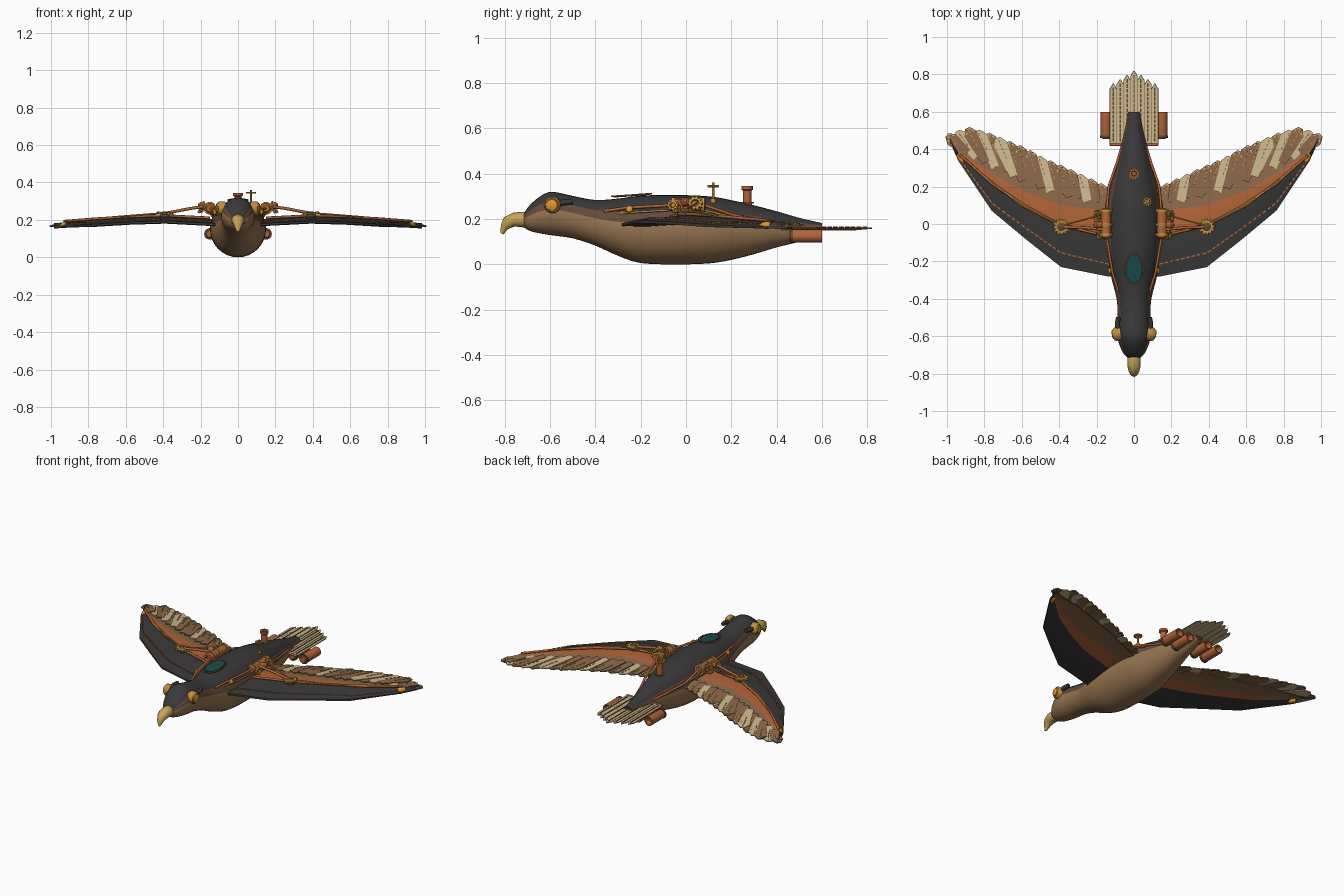
import bpy, bmesh, math
from mathutils import Vector, Matrix

if "Cube" in bpy.data.objects:
    bpy.data.objects.remove(bpy.data.objects["Cube"])

def mat(name, r, g, b):
    m = bpy.data.materials.new(name)
    m.diffuse_color = [(c / 255 / 12.92 if c < 11 else ((c / 255 + .055) / 1.055) ** 2.4) for c in (r, g, b)] + [1]
    m.use_nodes = True
    m.node_tree.nodes["Principled BSDF"].inputs["Base Color"].default_value = m.diffuse_color
    return m

CHAR = mat("charcoal", 58, 57, 58)
TAN = mat("tan belly", 150, 116, 80)
UMBER = mat("umber", 100, 74, 60)
COPPER = mat("copper", 178, 100, 56)
GOLD = mat("brass", 190, 142, 62)
BEAK = mat("beak yellow", 200, 164, 88)
CREAM = mat("cream", 204, 184, 140)
TEAL = mat("teal", 26, 74, 74)
AMBER = mat("amber", 232, 152, 40)
BROWN = mat("feather brown", 140, 104, 74)

def finish(name, bm, mats, smooth=None):
    bmesh.ops.recalc_face_normals(bm, faces=bm.faces[:])
    me = bpy.data.meshes.new(name)
    bm.to_mesh(me)
    bm.free()
    ob = bpy.data.objects.new(name, me)
    bpy.context.collection.objects.link(ob)
    for m in mats:
        me.materials.append(m)
    if smooth:
        me.shade_smooth()
        me.set_sharp_from_angle(angle=math.radians(smooth))
    return ob

def loft(name, rings, mats, rule=None, smooth=40, closed=False):
    """Skin a list of equal rings; rule(ring, side) gives the material slot."""
    bm = bmesh.new()
    vs = [[bm.verts.new(p) for p in r] for r in rings]
    n = len(vs[0])
    for i in range(len(vs) - 1 + closed):
        a, b = vs[i], vs[(i + 1) % len(vs)]
        for j in range(n):
            f = bm.faces.new((a[j], a[(j + 1) % n], b[(j + 1) % n], b[j]))
            f.material_index = rule(i, j) if rule else 0
    if not closed:
        bm.faces.new(vs[0])
        bm.faces.new(vs[-1])
    return finish(name, bm, mats, smooth)

def lathe(name, origin, axis, prof, m, n=20):
    """Turned part: profile of (distance along axis, radius)."""
    q = Vector(axis).to_track_quat('Z', 'Y')
    o = Vector(origin)
    return loft(name, [[o + q @ Vector((r * math.cos(k * math.tau / n), r * math.sin(k * math.tau / n), d))
                        for k in range(n)] for d, r in prof], [m])

def tube(name, pts, r, m):
    cu = bpy.data.curves.new(name, 'CURVE')
    cu.dimensions, cu.bevel_depth, cu.bevel_resolution, cu.use_fill_caps = '3D', r, 2, True
    sp = cu.splines.new('POLY')
    sp.points.add(len(pts) - 1)
    for p, c in zip(sp.points, pts):
        p.co = (*c, 1)
    cu.materials.append(m)
    ob = bpy.data.objects.new(name, cu)
    bpy.context.collection.objects.link(ob)

def gear(name, c, axis, r, h, m, teeth=10):
    q = Vector(axis).to_track_quat('Z', 'Y')
    n = teeth * 4
    rad = [r if k % 4 < 2 else r * .76 for k in range(n)]
    ang = [k * math.tau / n for k in range(n)]
    rings = [[Vector(c) + q @ Vector((s * math.cos(a), s * math.sin(a), z)) for s, a in zip(rr, ang)]
             for rr, z in ((rad, 0), (rad, h), ([r * .5] * n, h), ([r * .5] * n, 0))]
    loft(name, rings, [m], smooth=None, closed=True)

def plate(name, outline, h, m):
    return loft(name, [outline, [Vector(p) + Vector((0, 0, h)) for p in outline]], [m], smooth=None)

def studs(name, pts, gap, m, size=(.016, .006, .006)):
    """Row of dashes following a path."""
    bm = bmesh.new()
    for a, b in zip(pts, pts[1:]):
        a, b = Vector(a), Vector(b)
        k = max(1, round((b - a).length / gap))
        R = (b - a).to_track_quat('X', 'Z').to_matrix().to_4x4()
        for i in range(k):
            T = Matrix.Translation(a.lerp(b, (i + .5) / k)) @ R @ Matrix.Diagonal((*size, 1))
            bmesh.ops.create_cube(bm, size=1, matrix=T)
    finish(name, bm, [m])

def interp(table, t):
    for a, b in zip(table, table[1:]):
        if t <= b[0]:
            u = max(0, (t - a[0]) / (b[0] - a[0]))
            return [p + (q - p) * u for p, q in zip(a, b)]
    return list(table[-1])

# Body: y, top, bottom, half width
ST = [(-.715, .225, .165, .035), (-.69, .26, .148, .058), (-.64, .302, .136, .08), (-.59, .32, .128, .09),
      (-.5, .302, .115, .087), (-.4, .284, .083, .093), (-.3, .29, .038, .118), (-.2, .303, .006, .138),
      (-.05, .306, 0, .15), (.1, .3, .004, .145), (.2, .283, .02, .125), (.3, .26, .045, .1),
      (.4, .234, .075, .074), (.5, .205, .1, .05), (.6, .182, .135, .03)]
rings = []
for i in range(len(ST) - 1):
    p0, p1, p2, p3 = [ST[min(max(i + k, 0), len(ST) - 1)] for k in (-1, 0, 1, 2)]
    for t in ((0, .33, .67, 1) if i == len(ST) - 2 else (0, .33, .67)):
        y, top, bot, w = [b + .5 * t * (c - a + t * (2 * a - 5 * b + 4 * c - d + t * (3 * (b - c) + d - a)))
                          for a, b, c, d in zip(p0, p1, p2, p3)]
        rings.append([(w * math.cos(a), y, (top + bot) / 2 + (top - bot) / 2 * math.sin(a))
                      for a in (k * math.tau / 32 for k in range(32))])
loft("body", rings, [CHAR, UMBER, TAN],
     lambda i, j: 0 if 3 <= j <= 12 else 1 if j in (1, 2, 13, 14) else 2)

# Hooked beak: y, z, half width, half height
loft("beak", [[(w * math.cos(a), y + math.sin(a) * t, z + h * math.sin(a)) for a in (k * math.tau / 16 for k in range(16))]
              for y, z, w, h, t in ((-.69, .192, .03, .036, 0), (-.725, .198, .036, .034, 0), (-.76, .197, .035, .03, -.005),
                                    (-.785, .185, .029, .022, -.018), (-.8, .165, .02, .01, -.016), (-.812, .135, .006, .003, -.006))], [BEAK])

# Back gem with dashed frame
dia = [(.045 * math.sin(a), -.24 - .08 * math.cos(a), .3 + .006 * math.cos(a) * -1) for a in (k * math.tau / 12 for k in range(12))]
plate("back_gem", dia, .009, TEAL)
studs("gem_frame", [(x * 1.2, -.24 + (y + .24) * 1.12, z + .006) for x, y, z in dia + dia[:1]], .025, COPPER)

# Chimney and valve on the back
lathe("chimney", (0, .27, .25), (0, 0, 1), [(0, .022), (.02, .022), (.02, .018), (.075, .018), (.08, .026), (.095, .026), (.095, .014), (.05, .012)], COPPER)
studs("chimney_rivets", [(.028 * math.cos(k * math.pi / 6), .27 + .028 * math.sin(k * math.pi / 6), .271) for k in range(13)], .03, GOLD, (.007, .007, .007))
lathe("valve_stem", (.07, .12, .26), (0, 0, 1), [(0, .012), (.03, .012), (.03, .005), (.1, .005)], GOLD, 12)
gear("valve_wheel", (.07, .12, .34), (0, 0, 1), .026, .009, GOLD)

# Wing stations: x, leading y, charcoal end, copper end, trailing y, z
WS = [(.08, -.285, -.08, .06, .14, .186), (.14, -.28, -.06, .07, .16, .19), (.39, -.23, .0, .1, .25, .203),
      (.58, -.08, .1, .17, .32, .197), (.76, .07, .22, .27, .39, .186), (.94, .34, .38, .39, .44, .172), (.985, .44, .45, .455, .47, .168)]

def wing_pt(x, u, lift=0):
    """Point on the wing top: u 0 leading, 1 charcoal end, 2 copper end, 3 trailing."""
    s = interp(WS, x)
    i = min(int(u), 2)
    dz = (-.008, .014, .012, -.012)
    return Vector((x, s[1 + i] + (s[2 + i] - s[1 + i]) * (u - i), s[5] + dz[i] + (dz[i + 1] - dz[i]) * (u - i) + lift))

def mir(pts, s):
    return [Vector((p[0] * s, p[1], p[2])) for p in pts]

for s, side in ((1, "right"), (-1, "left")):
    # Wing slab with colour bands
    rr = []
    for st in WS:
        k = min(1, (1 - st[0]) * 3 + .3)
        rr.append(mir([wing_pt(st[0], u) for u in (0, .5, 1, 2, 3)] +
                      [wing_pt(st[0], u, -d * k) for u, d in ((3, .007), (2, .025), (1, .03), (.5, .026), (0, .012))], s))
    bands = (0, 0, 1, 2, 2, 2, 1, 0, 0, 0)
    loft(side + "_wing", rr, [CHAR, COPPER, BROWN], lambda i, j: bands[j], smooth=30)

    # Trailing feathers
    N = 17
    for k in range(N):
        t = k / (N - 1)
        x = .13 + .79 * t
        tip = interp([(.13, .19), (.37, .30), (.5, .355), (.6, .41), (.8, .49), (.9, .515), (1, .475)], x + .08 * t)[1]
        b = wing_pt(x - .03, 2.35)
        e = Vector((x + .08 * t, tip, wing_pt(x, 3).z - .002))
        d = (e - b).normalized()
        n = Vector((d.y, -d.x, 0)).normalized()
        w = .036
        z = Vector((0, 0, .001 + .002 * (k % 3)))
        neck = e - d * .035
        pts = [b - n * w * .6, neck - n * w, e - n * w * .35, e + n * w * .35, neck + n * w, b + n * w * .6]
        cream = k % 4 == 3 or k == 13
        plate(side + "_wing_feather", mir([p + z for p in pts], s), .006, CREAM if cream else BROWN)
        q = [b.lerp(e, .45) + z, e - d * .01 + z]
        studs(side + "_feather_quill", mir([p + Vector((0, 0, .007)) for p in q], s), .025, BROWN if cream else GOLD, (.014, .005, .004))
        if not cream:
            r = [neck - n * w * .7, e - n * w * .2, neck + n * w * .7]
            studs(side + "_feather_trim", mir([p + z + Vector((0, 0, .007)) for p in r], s), .02, CREAM, (.014, .006, .004))

    # Brass dashes on the leading band, copper spar and strut
    studs(side + "_wing_stitching", mir([wing_pt(x, u, .003) for x, u in ((.13, .3), (.39, .33), (.58, .33), (.76, .28), (.93, .4))], s), .03, COPPER, (.02, .007, .006))
    tube(side + "_wing_spar", mir([wing_pt(x, .97, .007) for x in (.15, .39, .58, .76, .93)], s), .007, COPPER)
    tube(side + "_wing_strut", mir([(.16, -.03, .275), (.26, -.02, .26), (.39, -.015, .235)], s), .008, COPPER)
    tube(side + "_strut_thin", mir([(.17, .05, .27), (.39, -.01, .238), wing_pt(.6, .9, .014), wing_pt(.93, .8, .012)], s), .004, GOLD)
    gear(side + "_elbow_gear", (.39 * s, -.015, .228), (-.1 * s, 0, 1), .045, .013, GOLD, 12)
    lathe(side + "_elbow_hub", (.39 * s, -.015, .215), (0, 0, 1), [(0, .024), (.023, .024), (.03, .012)], UMBER, 12)
    lathe(side + "_tip_cap", wing_pt(.925, .7, -.008) * 1 if s > 0 else mir([wing_pt(.925, .7, -.008)], -1)[0],
          (.45 * s, .9, 0), [(-.02, .012), (.0, .017), (.025, .014)], AMBER, 12)

    # Shoulder engine barrel with brass rings and gears
    lathe(side + "_shoulder_barrel", (.15 * s, -.08, .262), (0, 1, 0), [(0, .018), (.01, .027), (.155, .027), (.165, .018)], COPPER)
    for y in (-.065, -.01, .065):
        lathe(side + "_barrel_ring", (.15 * s, y, .262), (0, 1, 0), [(0, .034), (.016, .034)], GOLD)
    gear(side + "_shoulder_gear", (.19 * s, .04, .265), (s, 0, .5), .035, .014, GOLD)
    gear(side + "_shoulder_gear_small", (.18 * s, -.06, .255), (s, 0, .6), .026, .012, GOLD, 8)
    lathe(side + "_shoulder_knob", (.175 * s, -.005, .27), (s, 0, .3), [(0, .018), (.03, .018), (.04, .008)], COPPER, 12)

    # Pipes along the flank
    tube(side + "_flank_pipe", mir([(.085, -.36, .235), (.115, -.26, .25), (.145, -.08, .26), (.145, .09, .258), (.135, .2, .22), (.09, .33, .19), (.06, .43, .175)], s), .007, COPPER)
    tube(side + "_flank_pipe_low", mir([(.1, -.3, .225), (.132, -.2, .232), (.155, -.06, .24), (.15, .1, .235), (.12, .24, .2)], s), .005, GOLD)
    lathe(side + "_pipe_joint", (.117 * s, -.25, .24), (s, 0, .4), [(0, .015), (.014, .015), (.02, .007)], AMBER, 12)

    # Goggle and strap
    lathe(side + "_goggle_rim", (.07 * s, -.585, .262), (s, -.15, 0), [(0, .036), (.032, .036), (.04, .03)], GOLD, 24)
    lathe(side + "_goggle_lens", (.105 * s, -.59, .262), (s, -.15, 0), [(0, .027), (.01, .024), (.014, .012)], AMBER, 24)
    tube(side + "_goggle_strap", mir([(.086, -.565, .268), (.09, -.53, .275), (.083, -.5, .277)], s), .013, CHAR)

    # Tail thrusters
    for x in (.15, .07):
        lathe(side + "_thruster", (x * s, .455, .125), (0, 1, 0), [(0, .018), (.012, .027), (.02, .029), (.145, .029), (.145, .022), (.11, .018)], COPPER)
        lathe(side + "_thruster_ring", (x * s, .46, .125), (0, 1, 0), [(0, .031), (.012, .031)], UMBER)

# Tail fan
for k in range(-3, 4):
    x, tip = k * .037, .82 - .023 * abs(k)
    w = .017
    z = .15 + .002 * (3 - abs(k))
    plate("tail_feather", [(x - w, .42, z), (x + w, .42, z), (x + w, tip - .03, z), (x, tip, z), (x - w, tip - .03, z)], .007,
          CREAM)
    studs("tail_quill", [(x, .44, z + .008), (x, tip - .02, z + .008)], .025, UMBER, (.02, .008, .004))
    for e in (-1, 1):
        tube("tail_edge", [(x + e * w, .42, z + .004), (x + e * w, tip - .03, z + .004), (x, tip - .002, z + .004)], .003, BROWN)
tube("tail_bar", [(-.128, .424, .155), (.128, .424, .155)], .007, COPPER)
